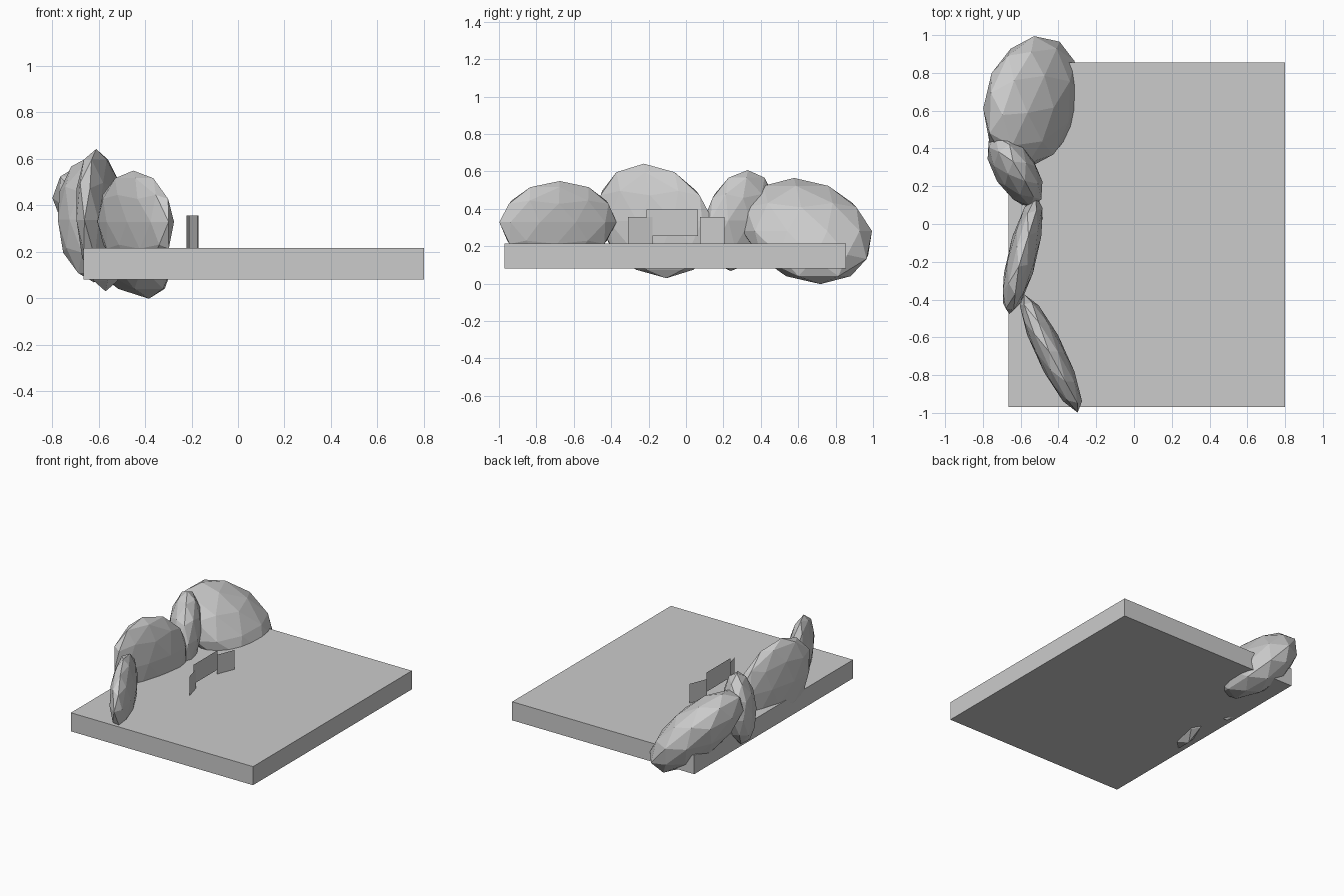
import bpy
import bmesh
from mathutils import Matrix, Vector

cube = bpy.data.objects.get("Cube")
if cube:
    bpy.data.objects.remove(cube, do_unlink=True)

# Single stone grey material
grey = bpy.data.materials.new("stone_grey")
grey.use_nodes = True
colour = (0.6, 0.6, 0.6, 1.0)
grey.diffuse_color = colour
grey.node_tree.nodes["Principled BSDF"].inputs["Base Color"].default_value = colour


def add_object(name, bm):
    mesh = bpy.data.meshes.new(name)
    bm.to_mesh(mesh)
    bm.free()
    mesh.materials.append(grey)
    obj = bpy.data.objects.new(name, mesh)
    bpy.context.collection.objects.link(obj)
    return obj


def add_box(name, low, high):
    low, high = Vector(low), Vector(high)
    bm = bmesh.new()
    bmesh.ops.create_cube(bm, size=1)
    size = high - low
    bm.transform(Matrix.Translation((low + high) / 2) @ Matrix.Diagonal((*size, 1)))
    return add_object(name, bm)


def add_boulder(name, centre, width, along, up):
    """Faceted boulder: half-width in x, a lengthwise axis and a leaning upright axis."""
    bm = bmesh.new()
    bmesh.ops.create_icosphere(bm, subdivisions=2, radius=1.01)
    axes = Matrix(((width, 0, 0), (*along, 0), up)).transposed().to_4x4()
    bm.transform(Matrix.Translation(centre) @ axes)
    return add_object(name, bm)


def add_panel(name, start, end, bottom, top):
    """Thin upright sheet between two ground points."""
    bm = bmesh.new()
    corners = [(*start, bottom), (*end, bottom), (*end, top), (*start, top)]
    bm.faces.new([bm.verts.new(c) for c in corners])
    return add_object(name, bm)


# Ground slab
add_box("ground_slab", (-0.665, -0.97, 0.08), (0.8, 0.855, 0.215))

# Row of boulders along the right edge, front to back
add_boulder("front_boulder", (-0.44, -0.685, 0.328), 0.085, (-0.14, 0.31), (-0.01, 0.01, 0.218))
add_boulder("tall_boulder", (-0.59, -0.165, 0.335), 0.08, (0.07, 0.308), (-0.02, -0.06, 0.303))
add_boulder("narrow_boulder", (-0.63, 0.285, 0.337), 0.125, (-0.08, 0.19), (-0.01, 0.045, 0.267))
add_boulder("large_boulder", (-0.54, 0.648, 0.281), 0.205, (0.011, 0.343), (-0.155, -0.07, 0.281))

# Three upright panels, the outer two angled inward
add_panel("front_panel", (-0.175, -0.31), (-0.21, -0.18), 0.215, 0.355)
add_panel("middle_panel", (-0.21, -0.21), (-0.21, 0.065), 0.255, 0.395)
add_panel("back_panel", (-0.222, 0.075), (-0.17, 0.205), 0.215, 0.355)
